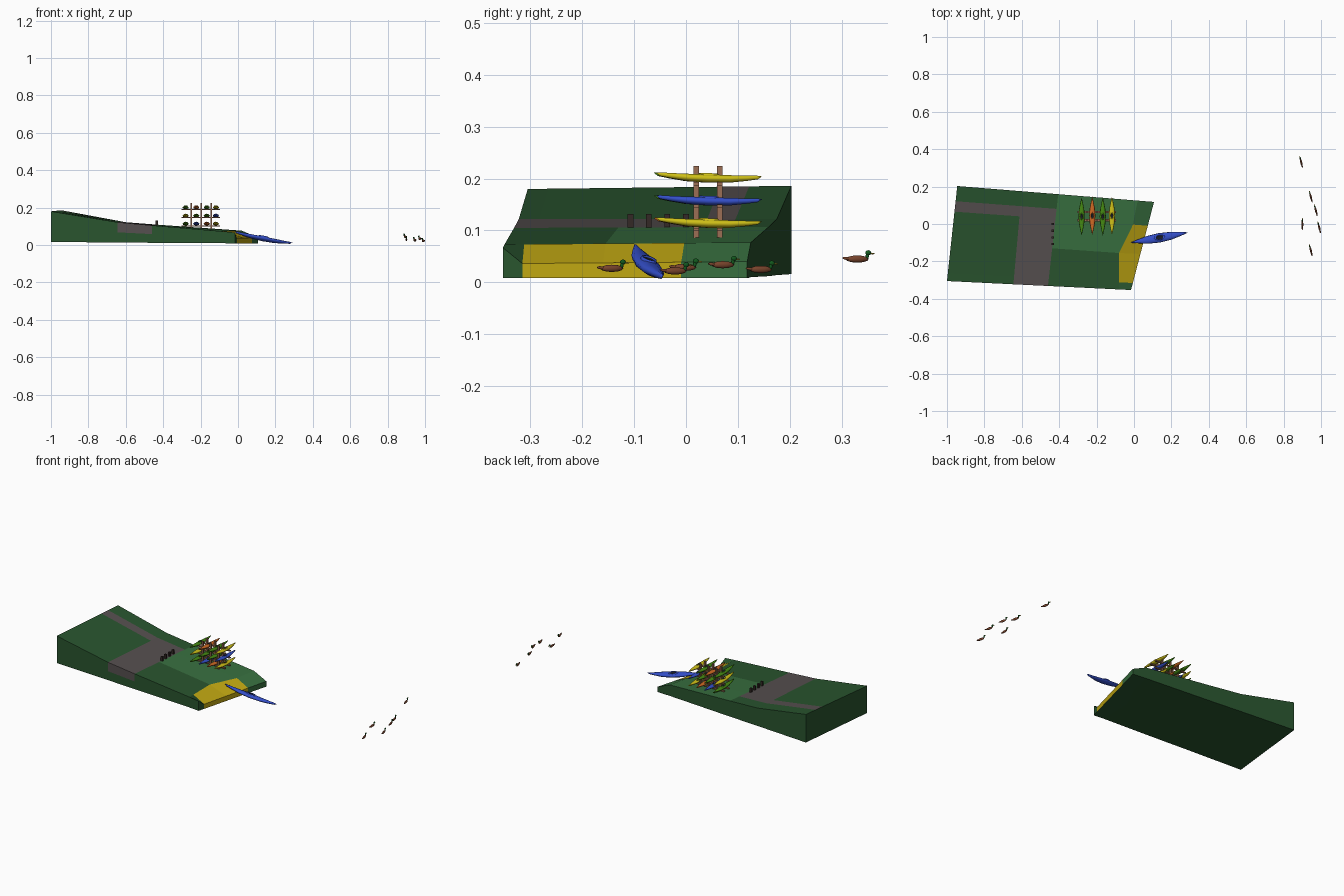
import bpy, bmesh, math
from mathutils import Matrix, Vector

if "Cube" in bpy.data.objects:
    bpy.data.objects.remove(bpy.data.objects["Cube"])


def material(name, r, g, b):
    m = bpy.data.materials.new(name)
    m.diffuse_color = (*[(c / 255) ** 2.2 for c in (r, g, b)], 1)
    m.use_nodes = True
    m.node_tree.nodes["Principled BSDF"].inputs["Base Color"].default_value = m.diffuse_color
    return m


DARK = material("dark_grass", 45, 85, 50)
GRASS = material("bright_grass", 58, 110, 65)
ROAD = material("road", 86, 80, 80)
SAND = material("sand", 190, 165, 25)
WOOD = material("wood", 155, 110, 85)
POST = material("post", 55, 45, 42)
BLACK = material("cockpit", 30, 32, 40)
BLUE = material("blue", 55, 80, 200)
YELLOW = material("yellow", 205, 190, 30)
GREEN = material("green", 70, 135, 25)
ORANGE = material("orange", 205, 105, 40)
BROWN = material("duck_brown", 120, 70, 48)
HEAD = material("duck_green", 25, 90, 35)
BILL = material("duck_bill", 190, 160, 50)


def finish(name, bm, mats, smooth=False):
    bmesh.ops.recalc_face_normals(bm, faces=bm.faces[:])
    for f in bm.faces:
        f.smooth = smooth
    me = bpy.data.meshes.new(name)
    bm.to_mesh(me)
    bm.free()
    for m in mats:
        me.materials.append(m)
    ob = bpy.data.objects.new(name, me)
    bpy.context.collection.objects.link(ob)
    return ob


def box(name, center, size, mat):
    bm = bmesh.new()
    bmesh.ops.create_cube(bm, size=1, matrix=Matrix.Translation(center) @ Matrix.Diagonal((*size, 1)))
    return finish(name, bm, [mat])


# Shore: rows run from the hill to the water, columns from front to back
T = [0, .08, .41, .73, .84, 1]
ROWS = [  # x per column ends, z per column ends
    (-1.0, -.945, .18, .186), (-.645, -.60, .122, .122),
    (-.46, -.405, .105, .107), (-.08, .02, .073, .077), (-.016, .107, .036, .04)]


def shore():
    bm = bmesh.new()
    top, mid, low = [], [], []
    for r, (xa, xb, za, zb) in enumerate(ROWS):
        ya = -.305 - .0488 * (xa + 1)
        yb = .203 - .0808 * (xb + .945)
        pts = [Vector((xa + (xb - xa) * t, ya + (yb - ya) * t, za + (zb - za) * t)) for t in T]
        if r == 3:
            pts[1].x = pts[2].x = -.08
            pts[3].x = -.005
        if r == 4:
            pts[0].z = .067
        top.append([bm.verts.new(p) for p in pts])
        base = .016 - .002 * r
        low.append([bm.verts.new((p.x, p.y, base)) for p in pts])
        mid.append(bm.verts.new((pts[0].x, pts[0].y, (pts[0].z + base) / 2)))

    def face(vs, m):
        bm.faces.new(vs).material_index = m

    n = len(T) - 1
    for r in range(4):
        for c in range(n):
            m = 0
            if (r == 1 and c < 4) or (r == 0 and c == 3):
                m = 2
            if (r == 2 and c >= 2) or (r == 3 and c >= 3):
                m = 1
            if r == 3 and c in (1, 2):
                m = 3
            face([top[r][c], top[r][c + 1], top[r + 1][c + 1], top[r + 1][c]], m)
            face([low[r][c], low[r][c + 1], low[r + 1][c + 1], low[r + 1][c]], 0)
        # side walls, with the road cut showing on the front
        face([top[r][0], top[r + 1][0], mid[r + 1], mid[r]], 2 if r == 1 else 0)
        face([mid[r], mid[r + 1], low[r + 1][0], low[r][0]], 0)
        face([top[r][n], top[r + 1][n], low[r + 1][n], low[r][n]], 0)
    for c in range(n):
        face([top[0][c], top[0][c + 1], low[0][c + 1], low[0][c]], 0)
        face([top[4][c], top[4][c + 1], low[4][c + 1], low[4][c]], 0 if c == 0 else 3 if c < 3 else 1)
    return finish("shore", bm, [DARK, GRASS, ROAD, SAND])


shore()

# Road-side posts
for i, y in enumerate((-.107, -.072, -.036, 0)):
    box(f"road_post_{i}", (-.434, y, .115), (.012, .011, .034), POST)

# Storage rack
for x in (-.25, -.197, -.143):
    for y in (.02, .065):
        box("rack_upright", (x, y, .152), (.009, .011, .145), WOOD)
for z in (.102, .147, .190):
    for y in (.02, .065):
        box("rack_bar", (-.2, y, z), (.205, .011, .006), WOOD)


# Kayak lofted along x, with a raised cockpit rim and a dark opening
def kayak(name, mat, length, width, height, matrix):
    bm = bmesh.new()
    prof = [(-.46, .13, .17), (-.36, .42, .10), (-.2, .82, .02), (0, 1, 0),
            (.2, .82, .02), (.36, .42, .10), (.46, .13, .17)]
    k = 10
    rings = []
    for u, w, lift in prof:
        ring = []
        for i in range(k):
            a = 2 * math.pi * i / k
            s = math.sin(a)
            hz = (.45 if s > 0 else .55) * s * (.35 + .65 * w)
            ring.append(bm.verts.new((u * length, w * width / 2 * math.cos(a), (hz + lift * 1.6) * height)))
        rings.append(ring)
    for a, b in zip(rings, rings[1:]):
        for i in range(k):
            bm.faces.new([a[i], a[(i + 1) % k], b[(i + 1) % k], b[i]])
    for ring, s in ((rings[0], -1), (rings[-1], 1)):
        tip = bm.verts.new((s * length / 2, 0, .4 * height))
        for i in range(k):
            bm.faces.new([ring[i], ring[(i + 1) % k], tip])
    loops = []
    for scale, z in ((1.15, .3), (1, .56), (.8, .56), (.75, .47)):
        loops.append([bm.verts.new((length * .085 * scale * math.cos(j * math.pi / 6),
                                    width * .27 * scale * math.sin(j * math.pi / 6), z * height))
                      for j in range(12)])
    for a, b in zip(loops, loops[1:]):
        for j in range(12):
            bm.faces.new([a[j], a[(j + 1) % 12], b[(j + 1) % 12], b[j]])
    bm.faces.new(loops[-1]).material_index = 1
    bm.transform(matrix)
    return finish(name, bm, [mat, BLACK], True)


M = Matrix
kayak("beached_kayak", BLUE, .32, .052, .024,
      M.Translation((.135, -.074, .034)) @ M.Rotation(math.radians(10), 4, 'Z')
      @ M.Rotation(math.radians(11), 4, 'Y') @ M.Rotation(math.radians(-12), 4, 'X'))

levels = [(.114, (GREEN, BLUE, ORANGE, YELLOW)),
          (.157, (YELLOW, GREEN, GREEN, BLUE)),
          (.201, (GREEN, ORANGE, GREEN, YELLOW))]
for lv, (z, mats) in enumerate(levels):
    for i, x in enumerate((-.28, -.223, -.167, -.118)):
        kayak(f"stored_kayak_{lv}_{i}", mats[i], .205, .033, .017,
              M.Translation((x, .04 + .004 * (i % 2), z)) @ M.Rotation(math.radians(90), 4, 'Z')
              @ M.Rotation(math.radians(2), 4, 'Y'))


# Slim duck swimming toward +y
def duck(name, loc, turn):
    bm = bmesh.new()

    def blob(center, size, m, tilt=0):
        mat = M.Translation(center) @ M.Rotation(math.radians(tilt), 4, 'X') @ M.Diagonal((*size, 1))
        vs = bmesh.ops.create_uvsphere(bm, u_segments=10, v_segments=6, radius=.5, matrix=mat)["verts"]
        for f in {f for v in vs for f in v.link_faces}:
            f.material_index = m

    blob((0, -.003, 0), (.011, .046, .014), 0)
    blob((0, -.024, .001), (.007, .018, .006), 0, -8)
    blob((0, .017, .006), (.006, .007, .014), 1, -10)
    blob((0, .019, .012), (.008, .012, .010), 1)
    blob((0, .027, .0105), (.005, .009, .003), 2)
    bm.transform(M.Translation(loc) @ M.Rotation(math.radians(turn), 4, 'Z'))
    finish(name, bm, [BROWN, HEAD, BILL], True)


for i, (x, y, z, turn) in enumerate([
        (.893, .333, .045, 14), (.945, .147, .025, 14), (.972, .074, .034, 14),
        (.990, -.018, .022, 14), (.9, 0, .029, 0), (.945, -.14, .027, 14)]):
    duck(f"duck_{i}", (x, y, z), turn)
